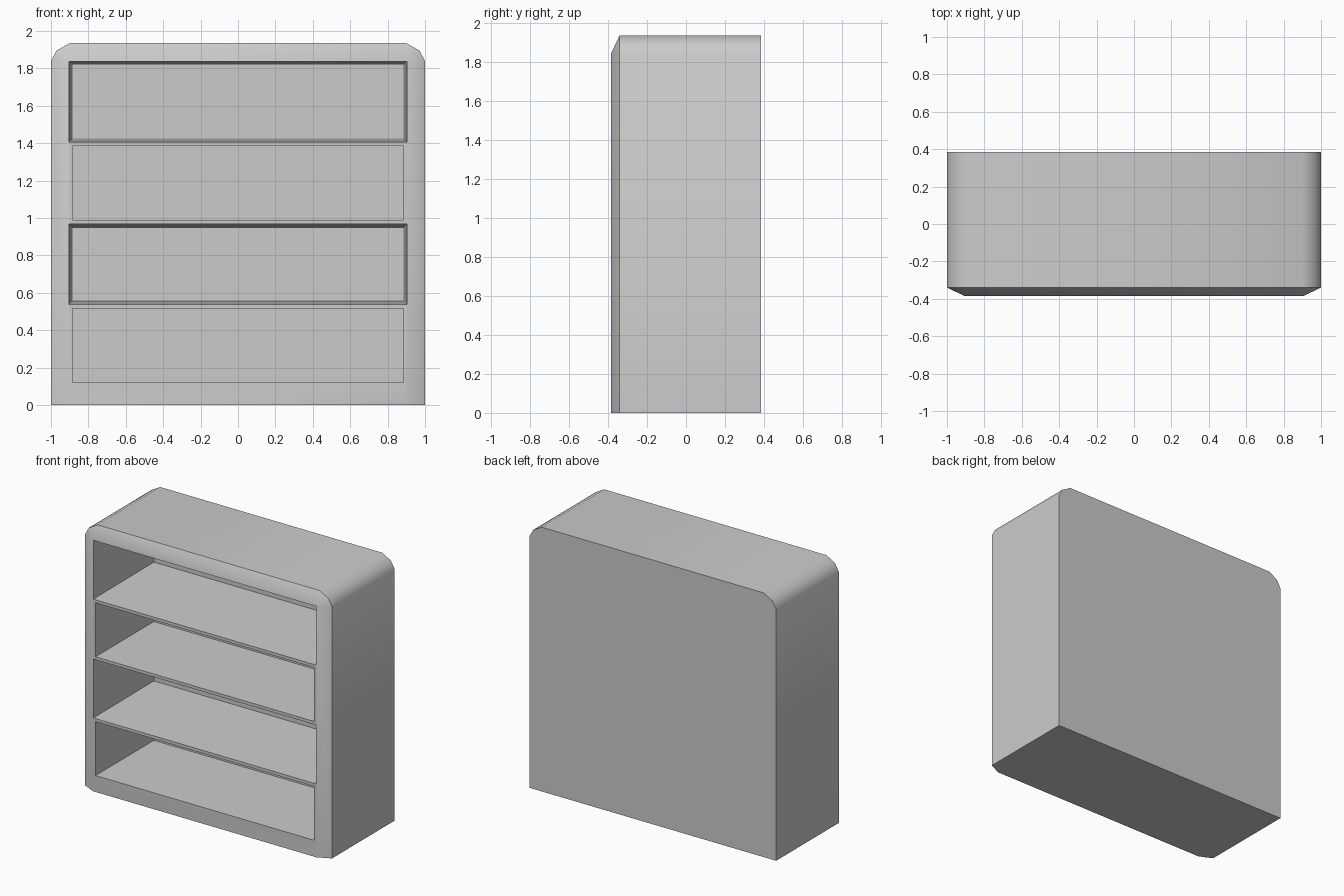
import bpy, bmesh
from math import radians

if "Cube" in bpy.data.objects:
    bpy.data.objects.remove(bpy.data.objects["Cube"])

W, D, H = 1.0, 0.385, 1.935        # half width, half depth, height
RIM_X, RIM_Z = 0.905, 1.84         # flat part of the front
SHOULDER_Y = -0.34                 # where the sloped front frame meets the sides
BACK_Y = 0.29                      # back wall of the compartments


def hull_object(name, points):
    """Closed convex solid around the given points."""
    bm = bmesh.new()
    for p in points:
        bm.verts.new(p)
    bmesh.ops.convex_hull(bm, input=bm.verts[:])
    bmesh.ops.dissolve_limit(bm, angle_limit=radians(0.5),
                             verts=bm.verts[:], edges=bm.edges[:])
    bmesh.ops.recalc_face_normals(bm, faces=bm.faces[:])
    mesh = bpy.data.meshes.new(name)
    bm.to_mesh(mesh)
    bm.free()
    obj = bpy.data.objects.new(name, mesh)
    bpy.context.collection.objects.link(obj)
    return obj


def rect(x, y, z0, z1):
    return [(s * x, y, z) for s in (-1, 1) for z in (z0, z1)]


# Cabinet body: rounded top corners, front frame sloping to a flat face
outline = [(W, 0), (W, 1.84), (0.97, 1.895), (0.9, H)]
points = [(s * x, y, z) for s in (-1, 1) for y in (SHOULDER_Y, D) for x, z in outline]
points += rect(RIM_X, -D, 0, RIM_Z)
cabinet = hull_object("cabinet", points)

# Compartments: top z, bottom z at the back, and flare at the front opening
compartments = [(1.82, 1.425, 0.018), (1.385, 0.99, 0), (0.95, 0.555, 0.018), (0.515, 0.12, 0)]
for i, (top, bottom, flare) in enumerate(compartments):
    front_y = -D - 0.02
    f = flare * (BACK_Y - front_y) / (BACK_Y + D)
    x = 0.885
    cutter = hull_object(f"compartment_cutter_{i + 1}",
                         rect(x + f, front_y, bottom - f, top + f)
                         + rect(x, BACK_Y, bottom, top))
    cutter.hide_render = True
    mod = cabinet.modifiers.new("compartment", 'BOOLEAN')
    mod.operation, mod.solver, mod.object = 'DIFFERENCE', 'EXACT', cutter
    bpy.context.view_layer.objects.active = cabinet
    bpy.ops.object.modifier_apply(modifier=mod.name)
    bpy.data.objects.remove(cutter)

# Smooth corners and frame, crisp edges elsewhere
cabinet.select_set(True)
bpy.context.view_layer.objects.active = cabinet
bpy.ops.object.shade_smooth_by_angle(angle=radians(40))
